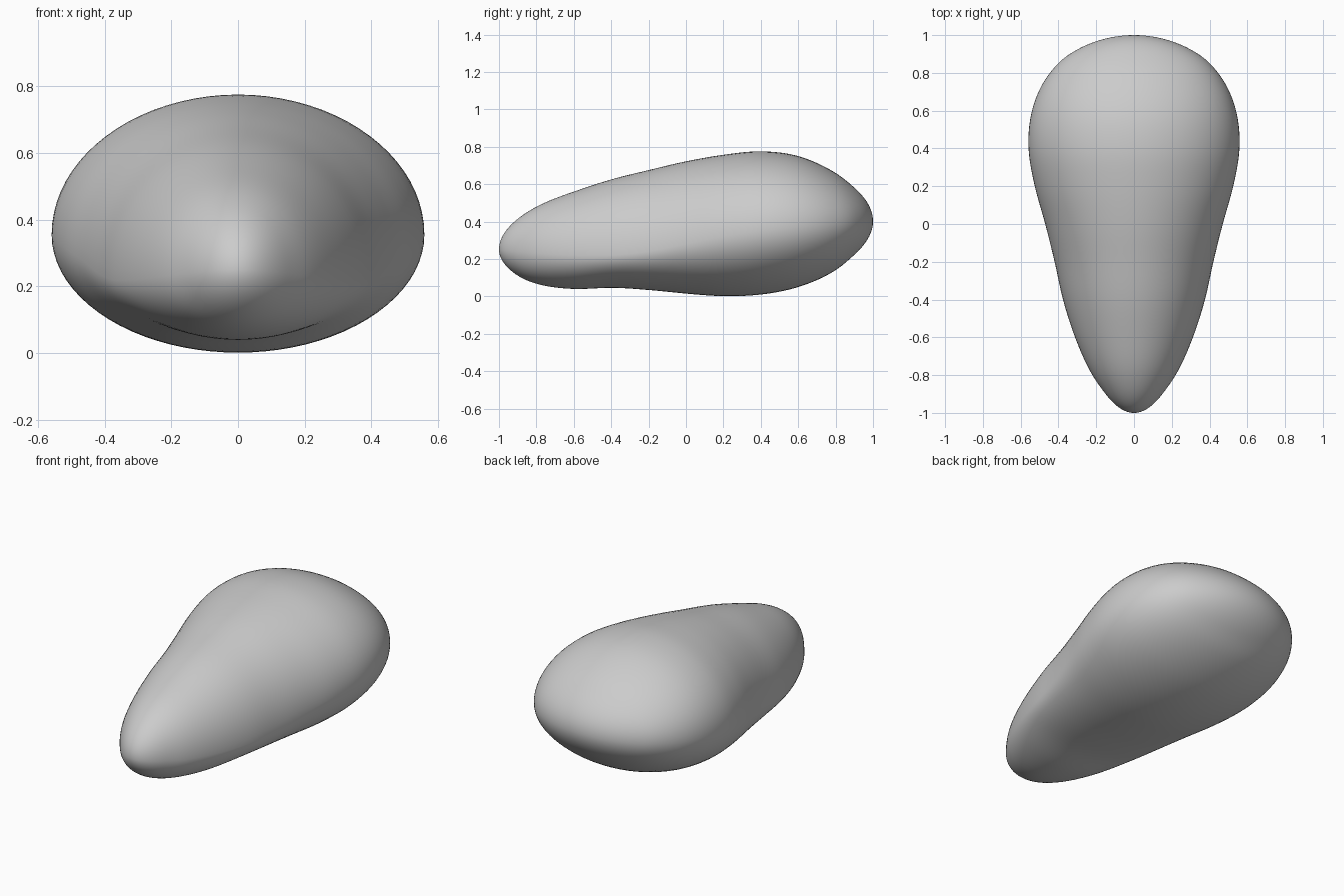
import bpy, bmesh, math

if "Cube" in bpy.data.objects:
    bpy.data.objects.remove(bpy.data.objects["Cube"])

# Stations along the body: y, height of widest line, then half width,
# rise above and drop below that line (each relative to a unit sphere)
STATIONS = [
    (-1.0, .25, .33, .38, .30),
    (-0.9, .24, .345, .40, .295),
    (-0.8, .23, .367, .415, .27),
    (-0.6, .22, .39, .425, .225),
    (-0.4, .22, .41, .442, .19),
    (-0.2, .24, .429, .444, .21),
    (0.0, .28, .47, .442, .265),
    (0.2, .32, .536, .446, .325),
    (0.4, .35, .609, .464, .371),
    (0.6, .37, .675, .475, .40),
    (0.8, .385, .742, .458, .408),
    (0.9, .392, .78, .435, .39),
    (1.0, .40, .79, .425, .38),
]
KNOTS = [math.acos(-s[0]) for s in STATIONS]
RINGS, SIDES = 80, 80


def slope(i, c):
    a, b = max(i - 1, 0), min(i + 1, len(KNOTS) - 1)
    if i in (0, len(KNOTS) - 1):
        return 0.0
    return (STATIONS[b][c] - STATIONS[a][c]) / (KNOTS[b] - KNOTS[a])


def sample(t, c):
    """Smooth cubic interpolation of station column c at angle t."""
    i = max(k for k in range(len(KNOTS) - 1) if KNOTS[k] <= t)
    h = KNOTS[i + 1] - KNOTS[i]
    u = (t - KNOTS[i]) / h
    return ((2*u**3 - 3*u**2 + 1) * STATIONS[i][c]
            + (u**3 - 2*u**2 + u) * h * slope(i, c)
            + (3*u**2 - 2*u**3) * STATIONS[i + 1][c]
            + (u**3 - u**2) * h * slope(i + 1, c))


# Body: egg-shaped cross-sections lofted from the narrow to the wide end
bm = bmesh.new()
rings = []
for r in range(1, RINGS):
    t = math.pi * r / RINGS
    s = math.sin(t)
    zc, w, up, down = (sample(t, c) for c in range(1, 5))
    ring = []
    for k in range(SIDES):
        a = math.tau * k / SIDES
        height = up if math.sin(a) > 0 else down
        ring.append(bm.verts.new((w * s * math.cos(a), -math.cos(t),
                                  zc + height * s * math.sin(a))))
    rings.append(ring)

for lower, upper in zip(rings, rings[1:]):
    for k in range(SIDES):
        n = (k + 1) % SIDES
        bm.faces.new((lower[k], lower[n], upper[n], upper[k]))

# Close both rounded tips
for ring, station in ((rings[0], STATIONS[0]), (rings[-1], STATIONS[-1])):
    tip = bm.verts.new((0, station[0], station[1]))
    for k in range(SIDES):
        bm.faces.new((tip, ring[k], ring[(k + 1) % SIDES]))

bmesh.ops.recalc_face_normals(bm, faces=bm.faces)
for f in bm.faces:
    f.smooth = True
mesh = bpy.data.meshes.new("pebble_body")
bm.to_mesh(mesh)
bm.free()
body = bpy.data.objects.new("pebble_body", mesh)
bpy.context.collection.objects.link(body)
